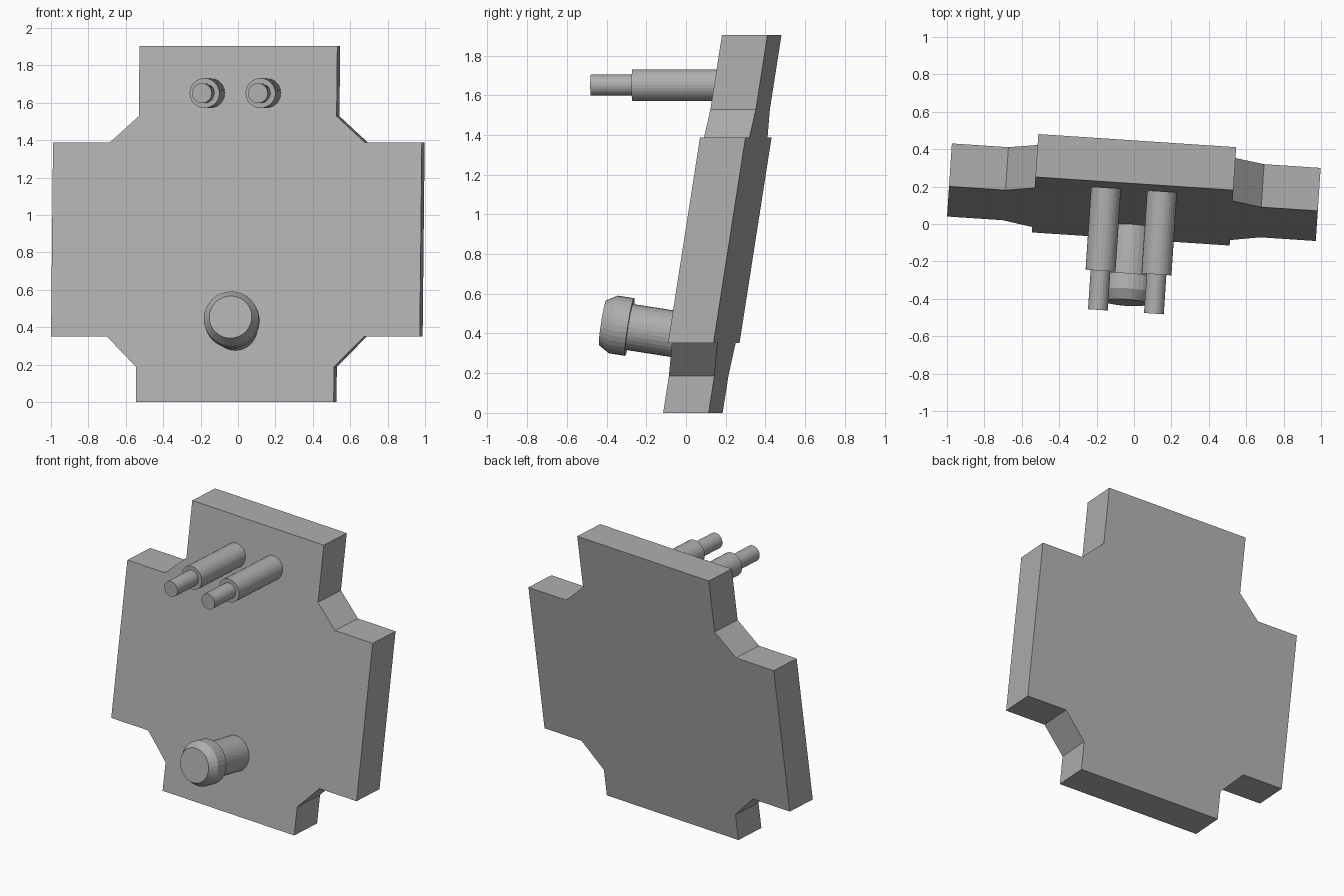
import bpy, bmesh, math
from mathutils import Matrix, Vector

if "Cube" in bpy.data.objects:
    bpy.data.objects.remove(bpy.data.objects["Cube"])

YAW = Matrix.Translation((-0.0175, -0.080, 0)) @ Matrix.Rotation(math.radians(-3.8), 4, 'Z')
LEAN = 0.156          # backward lean of the plate per unit of height
THICK = 0.23

# Mid grey for every part
grey = bpy.data.materials.new("mid_grey")
grey.diffuse_color = (0.43, 0.43, 0.43, 1)
grey.use_nodes = True
grey.node_tree.nodes["Principled BSDF"].inputs["Base Color"].default_value = grey.diffuse_color


def finish(bm, name):
    bmesh.ops.recalc_face_normals(bm, faces=bm.faces)
    mesh = bpy.data.meshes.new(name)
    bm.to_mesh(mesh)
    bm.free()
    mesh.materials.append(grey)
    obj = bpy.data.objects.new(name, mesh)
    obj.matrix_world = YAW
    bpy.context.collection.objects.link(obj)
    return obj


def turned(name, base, axis, profile, sides=32):
    """Closed turned solid: profile is (radius, distance along axis)."""
    rot = Vector(axis).to_track_quat('Z', 'Y')
    bm = bmesh.new()
    rings = []
    for r, d in profile:
        ring = []
        for i in range(sides):
            a = 2 * math.pi * i / sides
            p = Vector((r * math.cos(a), r * math.sin(a), d))
            ring.append(bm.verts.new(Vector(base) + rot @ p))
        rings.append(ring)
    for lo, hi in zip(rings, rings[1:]):
        for i in range(sides):
            j = (i + 1) % sides
            bm.faces.new((lo[i], lo[j], hi[j], hi[i]))
    bm.faces.new(rings[0][::-1])
    bm.faces.new(rings[-1])
    return finish(bm, name)


# Cross-shaped leaning plate: mirrored half outline, extruded backwards
half = [(0.53, 0), (0.53, 0.187), (0.69, 0.351), (0.988, 0.351),
        (0.988, 1.386), (0.685, 1.386), (0.53, 1.528), (0.53, 1.903)]
outline = half + [(-x, z) for x, z in reversed(half)]
bm = bmesh.new()
face = bm.faces.new([bm.verts.new((x, LEAN * z, z)) for x, z in outline])
ext = bmesh.ops.extrude_face_region(bm, geom=[face], use_keep_orig=True)
bmesh.ops.translate(bm, vec=(0, THICK, 0),
                    verts=[g for g in ext['geom'] if isinstance(g, bmesh.types.BMVert)])
finish(bm, "plate")

# Two stepped pegs, level
for side, label in ((-1, "left"), (1, "right")):
    turned(f"{label}_peg", (side * 0.15, 0.265, 1.651), (0, -1, 0),
           [(0.08, 0), (0.08, 0.445), (0.053, 0.445), (0.053, 0.655)])

# Lower knob, square to the plate face
axis = Vector((0, -1, LEAN)).normalized()
tip = Vector((0, -0.341, 0.454))
turned("knob", tip - axis * 0.45, axis,
       [(0.117, 0), (0.117, 0.312), (0.147, 0.312), (0.147, 0.395), (0.114, 0.45)])
